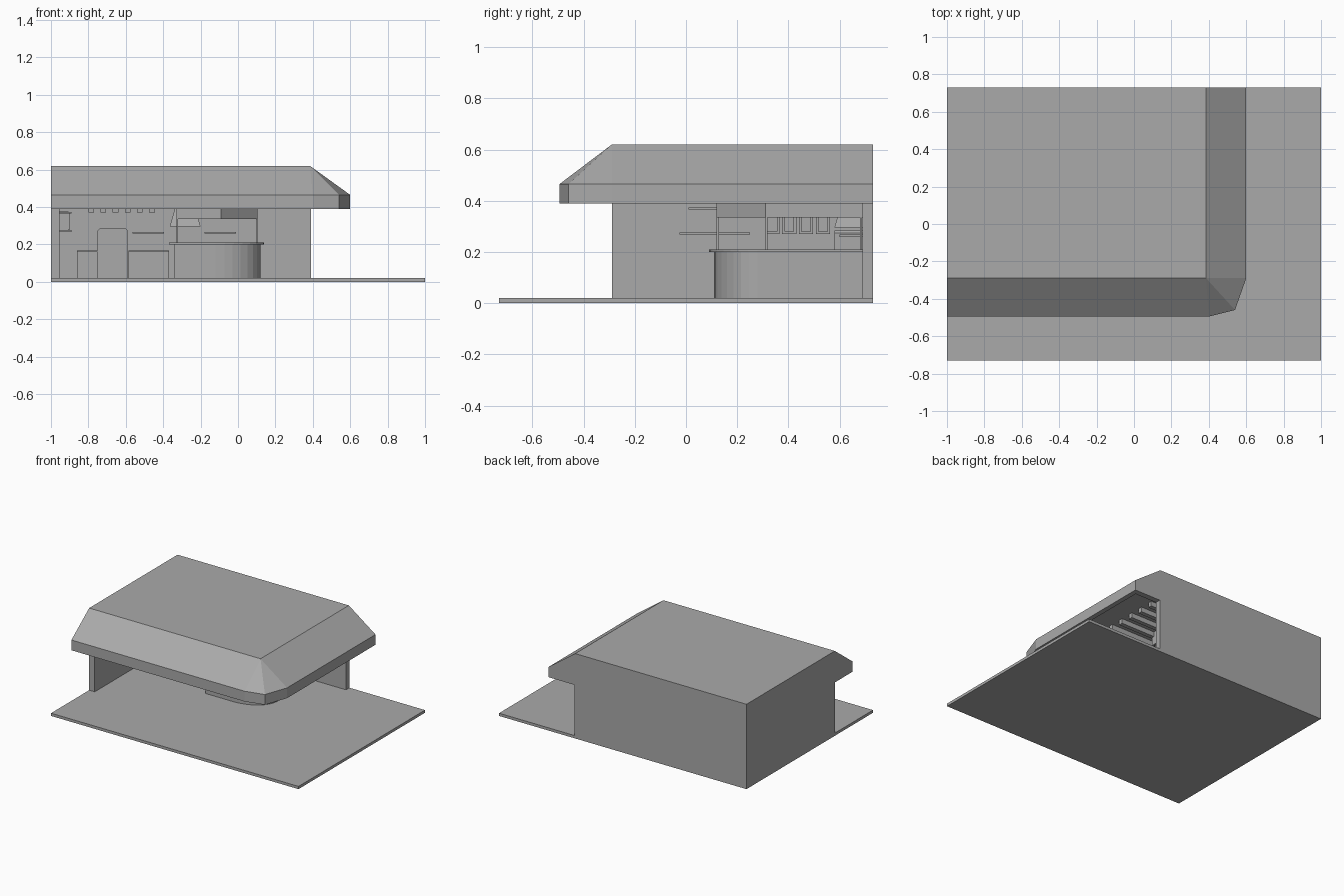
import bpy
import bmesh
import math

default_cube = bpy.data.objects.get("Cube")
if default_cube:
    bpy.data.objects.remove(default_cube, do_unlink=True)

plain_grey = bpy.data.materials.new("plain_grey")
plain_grey.use_nodes = True
grey_value = (0.4, 0.4, 0.4, 1)
plain_grey.diffuse_color = grey_value
for node in plain_grey.node_tree.nodes:
    if node.type == "BSDF_PRINCIPLED":
        node.inputs["Base Color"].default_value = grey_value


def finish(name, bm):
    """Turn a bmesh into a named object with the shared material."""
    bmesh.ops.remove_doubles(bm, verts=bm.verts[:], dist=0.0001)
    bmesh.ops.recalc_face_normals(bm, faces=bm.faces[:])
    mesh = bpy.data.meshes.new(name)
    bm.to_mesh(mesh)
    bm.free()
    mesh.materials.append(plain_grey)
    obj = bpy.data.objects.new(name, mesh)
    bpy.context.collection.objects.link(obj)
    return obj


def loft(name, rings):
    """Join rings of equal length with quads and cap both ends."""
    bm = bmesh.new()
    loops = [[bm.verts.new(point) for point in ring] for ring in rings]
    count = len(loops[0])
    for lower, upper in zip(loops, loops[1:]):
        for i in range(count):
            j = (i + 1) % count
            bm.faces.new((lower[i], lower[j], upper[j], upper[i]))
    bm.faces.new(loops[0])
    bm.faces.new(loops[-1])
    return finish(name, bm)


def level(outline, z):
    return [(x, y, z) for x, y in outline]


def prism(name, outline, bottom, top):
    return loft(name, [level(outline, bottom), level(outline, top)])


def rectangle(left, right, front, back):
    return [(left, front), (right, front), (right, back), (left, back)]


def box(name, left, right, front, back, bottom, top):
    return prism(name, rectangle(left, right, front, back), bottom, top)


# Ground slab and the two full walls
inner_left, inner_back = -0.955, 0.69
box("ground_slab", -1, 1, -0.73, 0.73, 0, 0.02)
box("back_wall", -1, 0.39, inner_back, 0.73, 0.02, 0.45)
box("side_wall", -1, inner_left, -0.29, inner_back, 0.02, 0.45)

# Hipped roof with a vertical fascia and a recessed ceiling
eaves = [(-1, -0.495), (0.4, -0.495), (0.54, -0.46), (0.6, -0.29), (0.6, 0.73), (-1, 0.73)]
recess = [(-0.96, -0.46), (0.39, -0.46), (0.515, -0.43), (0.565, -0.28), (0.565, 0.69), (-0.96, 0.69)]
hip = (0.385, -0.29)
crown = [(-1, -0.29), hip, hip, hip, (0.385, 0.73), (-1, 0.73)]
loft("roof", [level(recess, 0.43), level(recess, 0.39), level(eaves, 0.39),
              level(eaves, 0.465), level(crown, 0.62)])

# Ceiling beams
for i in range(9):
    y = -0.2 + i * 0.1
    box("ceiling_beam", inner_left, 0.38, y, y + 0.03, 0.395, 0.432)


def bar_outline(left, right, front, depth):
    """L-shaped plan with a rounded outer corner."""
    outline = [(left, front)]
    for i in range(9):
        angle = math.radians(i * 90 / 8)
        outline.append((-0.12 + (right + 0.12) * math.sin(angle),
                        0.28 - (0.28 - front) * math.cos(angle)))
    outline += [(right, inner_back), (right - depth, inner_back),
                (right - depth, 0.31), (-0.11, front + depth), (left, front + depth)]
    return outline


# Serving bar and its worktop
prism("bar_counter", bar_outline(-0.34, 0.12, 0.11, 0.1), 0.02, 0.2)
prism("bar_worktop", bar_outline(-0.37, 0.14, 0.09, 0.15), 0.2, 0.21)

# Header panel over the bar, cut across the corner
header = [(-0.33, 0.12), (-0.09, 0.12), (0.105, 0.31), (0.105, inner_back),
          (0.09, inner_back), (0.09, 0.316), (-0.096, 0.135), (-0.33, 0.135)]
prism("header_panel", header, 0.335, 0.432)

# Slim posts from worktop to header
for x, y in [(-0.33, 0.12), (0.097, 0.31), (0.097, 0.68)]:
    box("bar_post", x, x + 0.008, y, y + 0.008, 0.21, 0.34)


def cupboard(left, right, top, doors):
    """Low unit on the back wall with framed doors."""
    box("cupboard", left, right, 0.59, inner_back, 0.02, top)
    box("cupboard_top", left, right, 0.58, inner_back, top, top + 0.008)
    width = (right - left) / doors
    for i in range(doors):
        start = left + i * width
        box("cupboard_door", start + 0.01, start + width - 0.01, 0.582, 0.59, 0.03, top - 0.01)


cupboard(-0.86, -0.75, 0.16, 1)
cupboard(-0.585, -0.37, 0.16, 2)

# Tall fridge with trimmed top corners
fridge = [(-0.75, 0.02), (-0.59, 0.02), (-0.59, 0.275), (-0.6, 0.285), (-0.74, 0.285), (-0.75, 0.275)]
loft("fridge", [[(x, y, z) for x, z in fridge] for y in (0.58, inner_back)])

# Cooker hood
loft("cooker_hood", [level(rectangle(-0.365, -0.2, 0.58, inner_back), 0.295),
                     level(rectangle(-0.335, -0.23, 0.61, inner_back), 0.4)])

# Shelves on the back wall and the side wall
for left in (-0.565, -0.18):
    box("back_shelf", left, left + 0.17, 0.6, inner_back, 0.258, 0.268)
box("side_shelf", inner_left, -0.89, -0.025, 0.25, 0.268, 0.277)
box("high_side_shelf", inner_left, -0.89, 0.01, 0.12, 0.366, 0.374)

# Row of framed boxes on the side wall
for i in range(4):
    y = 0.31 + i * 0.066
    box("wall_box", inner_left, -0.905, y, y + 0.055, 0.27, 0.375)
    box("wall_box_front", -0.905, -0.899, y + 0.008, y + 0.047, 0.28, 0.365)

# Small ceiling lamps
for i in range(6):
    x = -0.8 + i * 0.065
    box("ceiling_lamp", x, x + 0.03, 0.3, 0.34, 0.372, 0.4)
